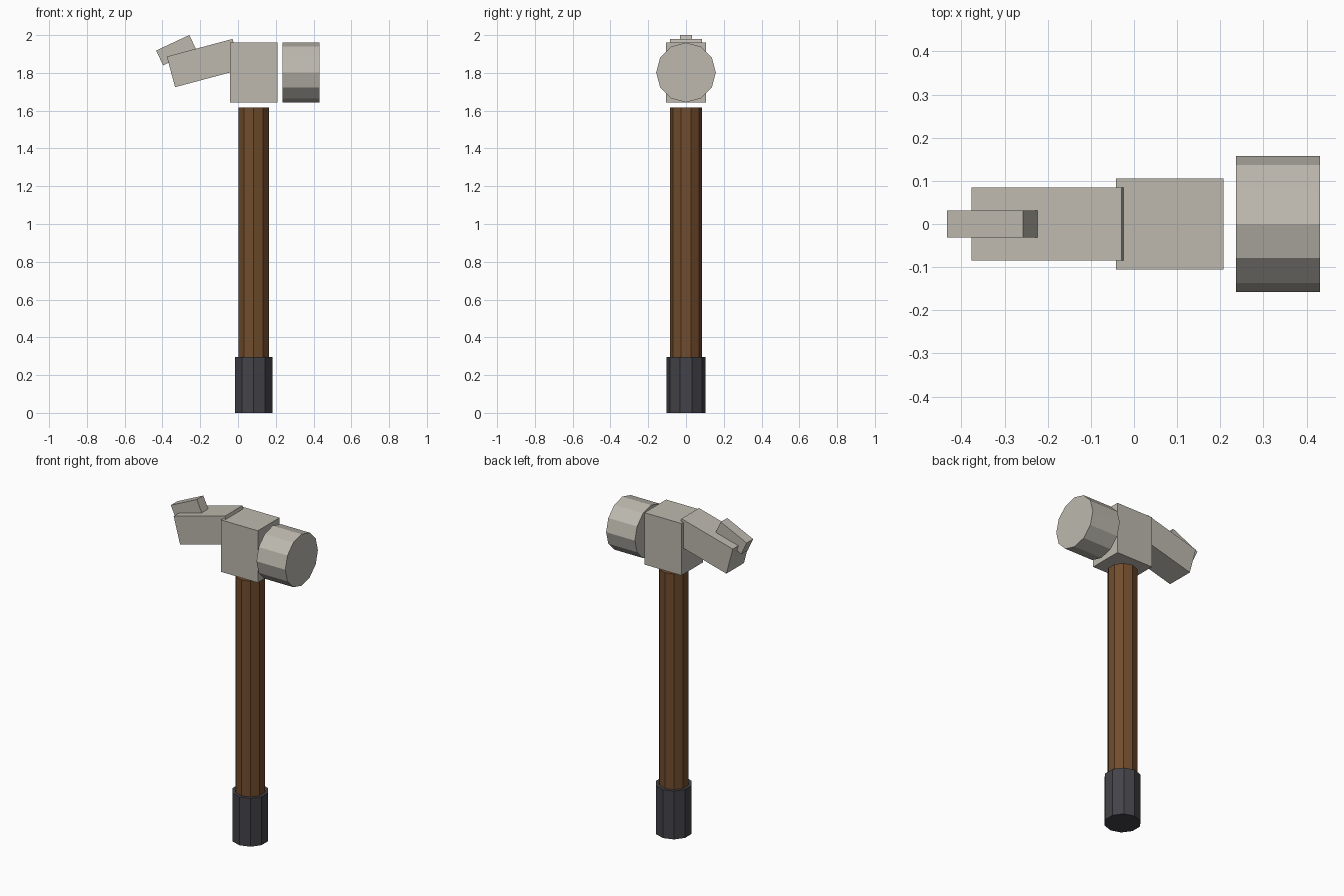
import bpy
from math import radians

old = bpy.data.objects.get("Cube")
if old:
    bpy.data.objects.remove(old, do_unlink=True)


def material(name, rgb):
    mat = bpy.data.materials.new(name)
    mat.use_nodes = True
    mat.diffuse_color = (*rgb, 1)
    mat.node_tree.nodes["Principled BSDF"].inputs["Base Color"].default_value = (*rgb, 1)
    return mat


def finish(name, mat):
    obj = bpy.context.object
    obj.name = obj.data.name = name
    obj.data.materials.append(mat)
    return obj


def box(name, mat, center, size, tilt=0):
    """Box whose +x end is raised by tilt degrees."""
    bpy.ops.mesh.primitive_cube_add(size=1, location=center, rotation=(0, radians(-tilt), 0))
    obj = finish(name, mat)
    obj.scale = size
    return obj


def cylinder(name, mat, sides, radius, length, center, rotation=(0, 0, 0)):
    bpy.ops.mesh.primitive_cylinder_add(vertices=sides, radius=radius, depth=length,
                                        location=center, rotation=rotation)
    return finish(name, mat)


steel = material("warm grey steel", (0.51, 0.485, 0.43))
wood = material("brown wood", (0.165, 0.073, 0.026))
rubber = material("dark rubber", (0.056, 0.056, 0.066))

AXIS = 0.083    # x of the handle axis
HEAD_Z = 1.802  # height of the head axis

# Handle and grip
cylinder("grip", rubber, 10, 0.104, 0.296, (AXIS, 0, 0.148))
cylinder("handle", wood, 10, 0.085, 1.6, (AXIS, 0, 0.818))

# Head block and striking face, with a small gap between them
box("head_block", steel, (AXIS, 0, HEAD_Z), (0.25, 0.21, 0.318))
cylinder("striking_face", steel, 12, 0.158, 0.195, (0.3335, 0, HEAD_Z), (0, radians(90), 0))

# Sloping claw arm with a smaller tip on top
box("claw_arm", steel, (-0.181, 0, 1.852), (0.36, 0.17, 0.168), 15)
box("claw_tip", steel, (-0.327, 0, 1.92), (0.194, 0.063, 0.087), 25)
